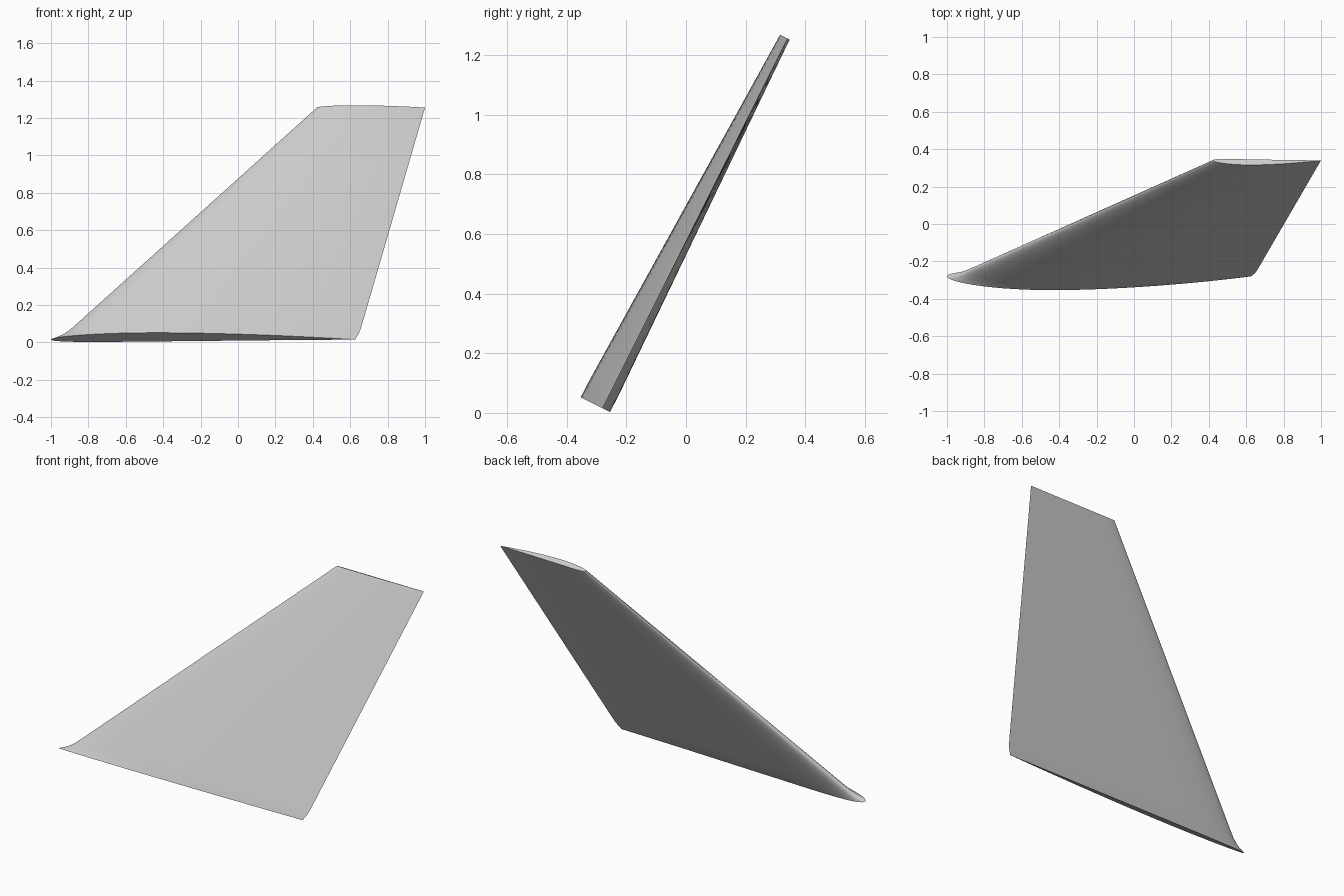
import bpy, bmesh, math
from mathutils import Vector

cube = bpy.data.objects.get("Cube")
if cube:
    bpy.data.objects.remove(cube)

# Painted metal
grey = bpy.data.materials.new("light_grey")
grey.use_nodes = True
colour = (0.6, 0.6, 0.6, 1)
grey.diffuse_color = colour
grey.node_tree.nodes["Principled BSDF"].inputs["Base Color"].default_value = colour

# Fin axes: the span leans back, the thickness is square to it
ROOT = Vector((0, -0.28, 0.0155))
SPAN = Vector((0, 1, 2)).normalized()
NORMAL = Vector((0, -2, 1)).normalized()
LENGTH = 1.387
STEPS = 32


def airfoil(thick, camber=0.019, peak=0.4):
    """Closed cambered section of unit chord: upper side aft to nose, then lower."""
    def point(t, side):
        x = (1 - math.cos(math.pi * t)) / 2
        half = 5 * thick * (0.2969 * math.sqrt(x) - 0.126 * x - 0.3516 * x**2
                            + 0.2843 * x**3 - 0.1036 * x**4)
        edge = peak if x < peak else 1 - peak
        mean = camber * (1 - ((x - peak) / edge) ** 2)
        return x, mean + side * half
    upper = [point(1 - i / STEPS, 1) for i in range(STEPS + 1)]
    lower = [point(i / STEPS, -1) for i in range(1, STEPS)]
    return upper + lower


# Stations: distance along span, leading edge, trailing edge, thickness ratio
stations = [
    (0.0, -1.0, 0.626, 0.0645),
    (0.015, -0.963, 0.634, 0.0655),
    (0.03, -0.934, 0.643, 0.0665),
    (0.055, -0.902, 0.653, 0.0675),
    (0.09, -0.866, 0.663, 0.068),
    (LENGTH, 0.422, 1.0, 0.058),
]

# Loft the sections and cap both ends
bm = bmesh.new()
rings = []
for s, lead, trail, thick in stations:
    chord = trail - lead
    rings.append([bm.verts.new(ROOT + SPAN * s + NORMAL * (n * chord)
                               + Vector((lead + x * chord, 0, 0)))
                  for x, n in airfoil(thick)])
for a, b in zip(rings, rings[1:]):
    for i in range(len(a)):
        j = (i + 1) % len(a)
        bm.faces.new((a[i], a[j], b[j], b[i]))
bm.faces.new(rings[0])
bm.faces.new(rings[-1])
bmesh.ops.recalc_face_normals(bm, faces=bm.faces)

mesh = bpy.data.meshes.new("tail_fin")
bm.to_mesh(mesh)
bm.free()
mesh.materials.append(grey)
fin = bpy.data.objects.new("tail_fin", mesh)
bpy.context.collection.objects.link(fin)

# Smooth skin with crisp end caps and trailing edge
bpy.ops.object.select_all(action="DESELECT")
fin.select_set(True)
bpy.context.view_layer.objects.active = fin
bpy.ops.object.shade_smooth_by_angle(angle=math.radians(40))
